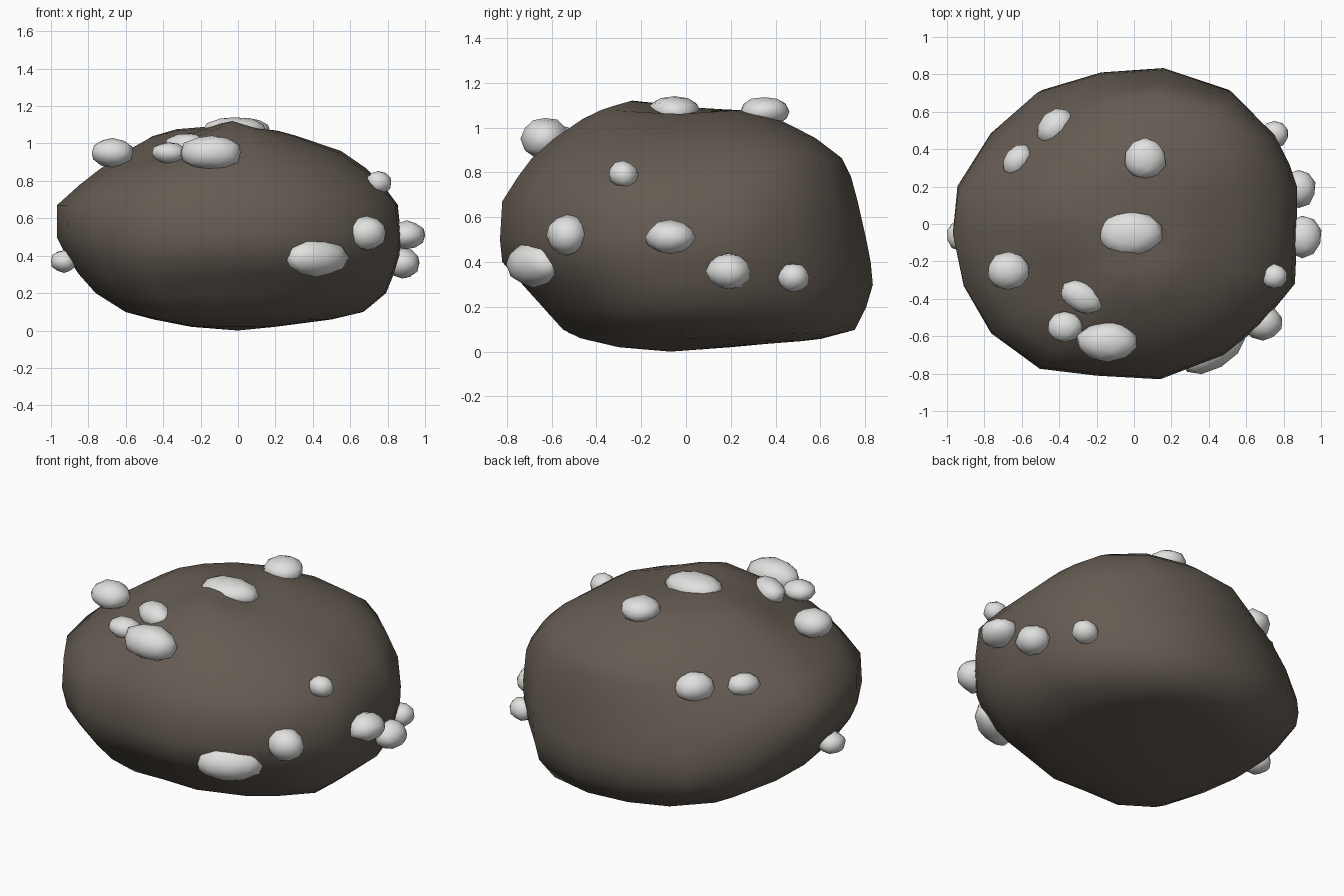
import bpy
import bmesh
import random
from math import exp, radians
from mathutils import Euler, Vector

random.seed(4)

cube = bpy.data.objects.get("Cube")
if cube:
    bpy.data.objects.remove(cube, do_unlink=True)


def make_material(name, colour):
    material = bpy.data.materials.new(name)
    material.use_nodes = True
    material.diffuse_color = (*colour, 1)
    shader = material.node_tree.nodes["Principled BSDF"]
    shader.inputs["Base Color"].default_value = (*colour, 1)
    shader.inputs["Roughness"].default_value = 0.9
    return material


def finish(name, bm, material):
    """Turn a bmesh into a smooth shaded object of one colour."""
    bmesh.ops.recalc_face_normals(bm, faces=bm.faces)
    for face in bm.faces:
        face.smooth = True
    mesh = bpy.data.meshes.new(name)
    bm.to_mesh(mesh)
    bm.free()
    mesh.materials.append(material)
    obj = bpy.data.objects.new(name, mesh)
    bpy.context.scene.collection.objects.link(obj)
    return obj


brown_rock = make_material("brown rock", (0.13, 0.107, 0.085))
pale_shell = make_material("pale shell", (0.75, 0.75, 0.74))

# Irregular outline of the boulder at its widest, counterclockwise
outline = [(.86, .2), (.81, .32), (.71, .48), (.49, .7), (.16, .84), (-.2, .82),
           (-.53, .71), (-.79, .49), (-.95, .22), (-.97, -.05), (-.91, -.33),
           (-.76, -.58), (-.5, -.77), (-.2, -.81), (.14, -.83), (.48, -.7),
           (.68, -.54), (.86, -.32), (.87, -.06)]

# Boulder levels: height, then the reach towards -x, +x, -y and +y
levels = [(.02, .25, .2, .3, .2),
          (.06, .45, .5, .47, .6),
          (.1, .6, .67, .55, .75),
          (.2, .76, .79, .64, .8),
          (.3, .85, .83, .73, .83),
          (.4, .92, .86, .82, .82),
          (.5, .97, .87, .83, .8),
          (.67, .97, .85, .82, .76),
          (.78, .85, .76, .75, .73),
          (.86, .75, .67, .69, .69),
          (.95, .63, .54, .59, .57),
          (1.04, .48, .31, .46, .4),
          (1.08, .34, .22, .38, .25),
          (1.1, .18, .12, .33, .1)]

# Soft bulges and dents: centre, radius, push
pushes = [((.6, .55, .55), .4, (.04, .02, 0)),
          ((.5, .45, .9), .3, (.04, .04, .03)),
          ((.48, .6, .1), .25, (.04, .03, -.03)),
          ((-.6, .5, .78), .36, (.07, -.07, 0)),
          ((-.65, .6, .28), .28, (-.06, .04, -.03)),
          ((-.5, -.5, .25), .26, (-.03, -.03, -.04)),
          ((-.4, -.32, 1), .22, (0, 0, -.09)),
          ((.05, -.04, 1.1), .18, (0, 0, -.05))]


def weathered(x, y, z):
    point = Vector((x, y, z))
    moved = point.copy()
    for centre, radius, push in pushes:
        distance = (point - Vector(centre)).length / radius
        moved += Vector(push) * exp(-distance * distance)
    return moved


def build_boulder():
    bm = bmesh.new()
    rings = []
    for z, left, right, front, back in levels:
        ring = []
        for x, y in outline:
            x *= right / .87 if x > 0 else left / .97
            y *= back / .84 if y > 0 else front / .83
            ring.append(bm.verts.new(weathered(x, y, z)))
        rings.append(ring)
    count = len(outline)
    # Walls between neighbouring levels
    for low, high in zip(rings, rings[1:]):
        for i in range(count):
            j = (i + 1) % count
            bm.faces.new((low[i], low[j], high[j], high[i]))
    # Shallow point below and crown above
    for ring, tip in ((rings[0], (0, -.07, 0)), (rings[-1], (-.03, -.24, 1.12))):
        centre = bm.verts.new(tip)
        for i in range(count):
            bm.faces.new((ring[i], ring[(i + 1) % count], centre))
    return finish("boulder", bm, brown_rock)


def build_lump(name, place, size, tilt=(0, 0, 0)):
    """An uneven pebble shape, half sunk in the boulder."""
    bm = bmesh.new()
    bmesh.ops.create_icosphere(bm, subdivisions=2, radius=1)
    turn = Euler([radians(angle) for angle in tilt])
    for vert in bm.verts:
        point = vert.co * random.uniform(.97, 1.07)
        point = Vector(p * s for p, s in zip(point, size))
        point.rotate(turn)
        vert.co = point + Vector(place)
    return finish(name, bm, pale_shell)


build_boulder()

# Lumps on the crown
build_lump("crown_lump", (-.02, -.05, 1.07), (.17, .12, .07))
build_lump("crown_back_lump", (.06, .35, 1.07), (.11, .11, .065))

# Lumps on the front slope
build_lump("slope_lump_wide", (-.14, -.63, .95), (.165, .105, .095))
build_lump("slope_lump_small", (-.37, -.55, .95), (.09, .08, .055))
build_lump("slope_lump_upper", (-.28, -.39, .99), (.12, .08, .065), (12, 0, -25))
build_lump("slope_lump_outer", (-.67, -.25, .95), (.115, .1, .075))

# Lumps on the -x side and behind
build_lump("low_side_lump", (-.93, -.06, .37), (.07, .08, .06))
build_lump("rear_lump_long", (-.42, .52, .79), (.11, .085, .08), (0, 0, 42))
build_lump("rear_lump_short", (-.62, .34, .79), (.09, .07, .065), (0, 0, 50))

# Lumps along the +x side, front to back
build_lump("flank_lump_long", (.42, -.68, .39), (.18, .09, .1), (0, 0, 30))
build_lump("flank_lump_round", (.69, -.53, .52), (.1, .09, .09))
build_lump("flank_lump_high", (.75, -.28, .79), (.07, .065, .06))
build_lump("flank_lump_middle", (.9, -.07, .51), (.1, .11, .075))
build_lump("flank_lump_low", (.88, .19, .36), (.09, .1, .08))
build_lump("flank_lump_back", (.75, .48, .33), (.075, .07, .065))
